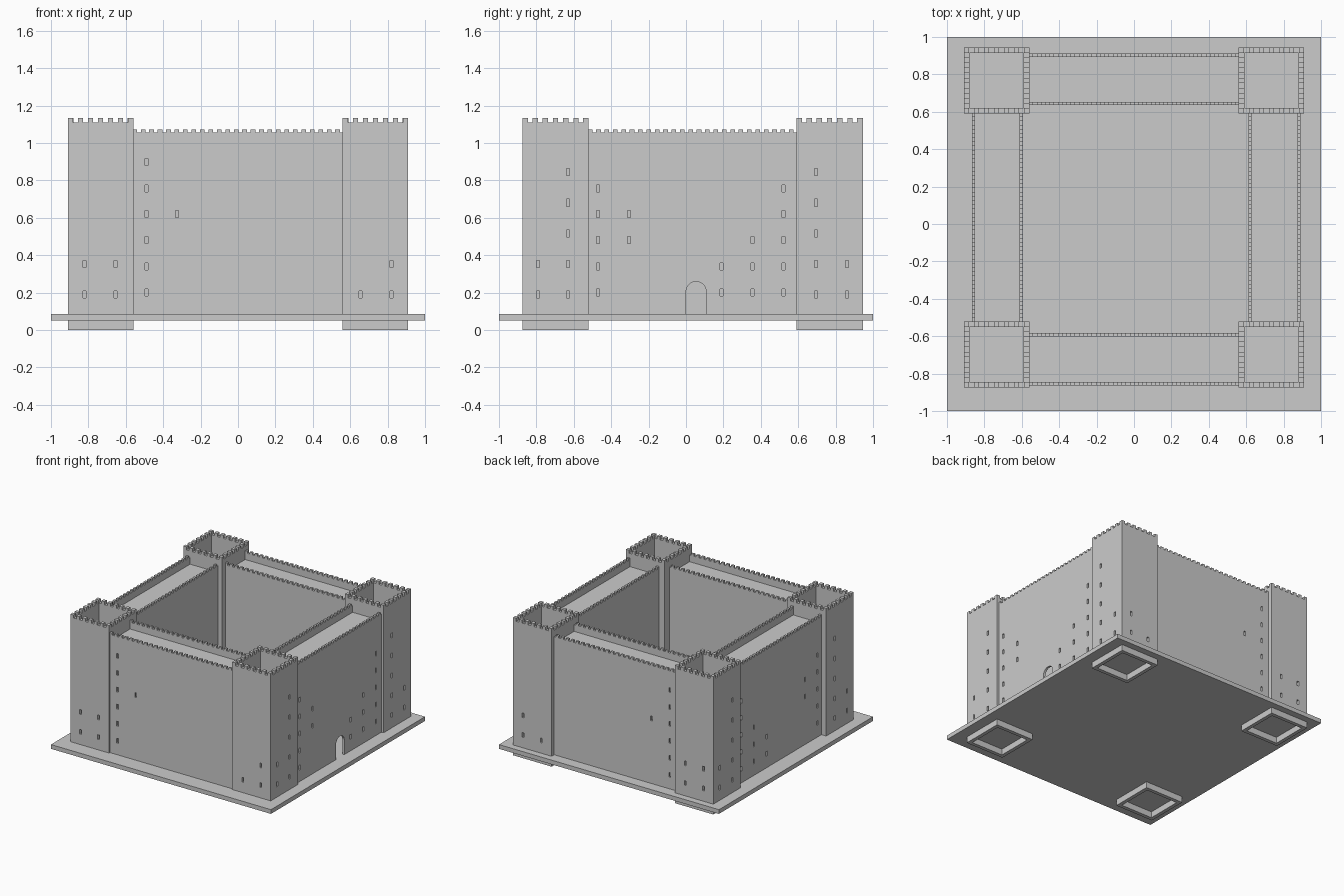
import bpy, bmesh, math
from mathutils import Matrix, Vector

if "Cube" in bpy.data.objects:
    bpy.data.objects.remove(bpy.data.objects["Cube"])

TX, TY = (-0.91, -0.56), (-0.875, -0.52)      # front-left tower footprint
CY = 0.035                                    # centre of the castle along y
T = 0.03                                      # tower wall thickness
W = 0.018                                     # curtain wall thickness


def add_box(bm, x0, x1, y0, y1, z0, z1):
    m = Matrix.Translation(((x0 + x1) / 2, (y0 + y1) / 2, (z0 + z1) / 2))
    m = m @ Matrix.Diagonal((x1 - x0, y1 - y0, z1 - z0, 1))
    bmesh.ops.create_cube(bm, size=1, matrix=m)


def finish(bm, name):
    bmesh.ops.recalc_face_normals(bm, faces=bm.faces[:])
    me = bpy.data.meshes.new(name)
    bm.to_mesh(me)
    bm.free()
    ob = bpy.data.objects.new(name, me)
    bpy.context.collection.objects.link(ob)
    return ob


def boxes(name, items):
    bm = bmesh.new()
    for b in items:
        add_box(bm, *b)
    return finish(bm, name)


def square_tube(name, x0, x1, y0, y1, z0, z1, t):
    bm = bmesh.new()
    loops = []
    for d, z in ((0, z0), (0, z1), (t, z1), (t, z0)):
        loops.append([bm.verts.new(p) for p in (
            (x0 + d, y0 + d, z), (x1 - d, y0 + d, z), (x1 - d, y1 - d, z), (x0 + d, y1 - d, z))])
    for k in range(4):
        a, b = loops[k], loops[(k + 1) % 4]
        for i in range(4):
            j = (i + 1) % 4
            bm.faces.new((a[i], a[j], b[j], b[i]))
    return finish(bm, name)


def cut(ob, cutter):
    mod = ob.modifiers.new("openings", 'BOOLEAN')
    mod.operation = 'DIFFERENCE'
    mod.solver = 'EXACT'
    mod.object = cutter
    bpy.context.view_layer.objects.active = ob
    bpy.ops.object.modifier_apply(modifier=mod.name)


# Base plate
boxes("base_plate", [(-1, 1, -1, 1, 0.05, 0.085)])

# Arrow slits: position along the wall -> heights
TOWER_Z = (0.19, 0.352, 0.515, 0.68, 0.845)
WALL_Z = (0.2, 0.34, 0.48, 0.62, 0.757, 0.897)
front_slits = {-0.82: TOWER_Z[:2], -0.655: TOWER_Z[:2], 0.655: TOWER_Z[:1], 0.82: TOWER_Z[:2],
               -0.49: WALL_Z, -0.325: WALL_Z[3:4]}
side_slits = {-0.79: TOWER_Z[:2], -0.63: TOWER_Z, 0.695: TOWER_Z, 0.86: TOWER_Z[:2],
              -0.47: WALL_Z[:5], -0.305: WALL_Z[2:4], 0.19: WALL_Z[:2],
              0.355: WALL_Z[:3], 0.52: WALL_Z[:5]}
slits = []
for p, zs in front_slits.items():
    for z in zs:
        for y0, y1 in ((-0.96, -0.83), (0.88, 1.03)):
            slits.append((p - 0.008, p + 0.008, y0, y1, z - 0.019, z + 0.019))
for p, zs in side_slits.items():
    for z in zs:
        for x0, x1 in ((-1, -0.835), (0.86, 1)):
            slits.append((x0, x1, p - 0.008, p + 0.008, z - 0.019, z + 0.019))
slit_cutter = boxes("slit_cutter", slits)

# Arched gate cutter through the right-hand walls
bm = bmesh.new()
outline = [(0.0, 0.06), (0.108, 0.06)]
outline += [(0.054 + 0.054 * math.cos(a), 0.205 + 0.054 * math.sin(a))
            for a in (math.pi * i / 10 for i in range(11))]
face = bm.faces.new([bm.verts.new((0.55, y, z)) for y, z in outline])
ext = bmesh.ops.extrude_face_region(bm, geom=[face])
bmesh.ops.translate(bm, vec=Vector((0.4, 0, 0)),
                    verts=[v for v in ext["geom"] if isinstance(v, bmesh.types.BMVert)])
gate_cutter = finish(bm, "gate_cutter")

# Corner towers with battlements
for sx, xn in ((1, "left"), (-1, "right")):
    x0, x1 = sorted((TX[0] * sx, TX[1] * sx))
    for sy, yn in ((1, "front"), (-1, "back")):
        y0, y1 = sorted((CY + (TY[0] - CY) * sy, CY + (TY[1] - CY) * sy))
        tower = square_tube(f"tower_{yn}_{xn}", x0, x1, y0, y1, 0, 1.108, T)
        cut(tower, slit_cutter)
        m, n = 0.028, 7
        teeth = []
        for i in range(n):
            x = x0 + i * (x1 - x0 - m) / (n - 1)
            y = y0 + i * (y1 - y0 - m) / (n - 1)
            for e in (y0, y1 - T):
                teeth.append((x, x + m, e, e + T, 1.108, 1.133))
            if 0 < i < n - 1:
                for e in (x0, x1 - T):
                    teeth.append((e, e + T, y, y + m, 1.108, 1.133))
        boxes(f"tower_battlements_{yn}_{xn}", teeth)

# Double curtain walls: (name, runs along x, outer edge, inner edge of each wall, start, end)
ENDS = {True: (-0.565, 0.565), False: (-0.525, 0.595)}
WALLS = (("front", True, -0.864, -0.602), ("back", True, 0.893, 0.635),
         ("left", False, -0.867, -0.611), ("right", False, 0.873, 0.611))
for name, along_x, outer, inner in WALLS:
    s, e = ENDS[along_x]

    def span(a, b, p, q, z0, z1):
        return (a, b, p, q, z0, z1) if along_x else (p, q, a, b, z0, z1)

    for part, pos in (("outer", outer), ("inner", inner)):
        wall = boxes(f"{name}_{part}_wall", [span(s, e, pos, pos + W, 0.06, 1.055)])
        if part == "outer":
            cut(wall, slit_cutter)
        if name == "right":
            cut(wall, gate_cutter)
        n = 25
        step = (e - s) / n
        boxes(f"{name}_{part}_battlements",
              [span(s + i * step, s + (i + 0.55) * step, pos, pos + W, 1.055, 1.072)
               for i in range(n)])
    # Walkway between the two walls
    lo, hi = sorted((outer, inner))
    boxes(f"{name}_walkway", [span(s, e, lo + W / 2, hi + W / 2, 0.98, 1.0)])

for c in (slit_cutter, gate_cutter):
    bpy.data.objects.remove(c)
